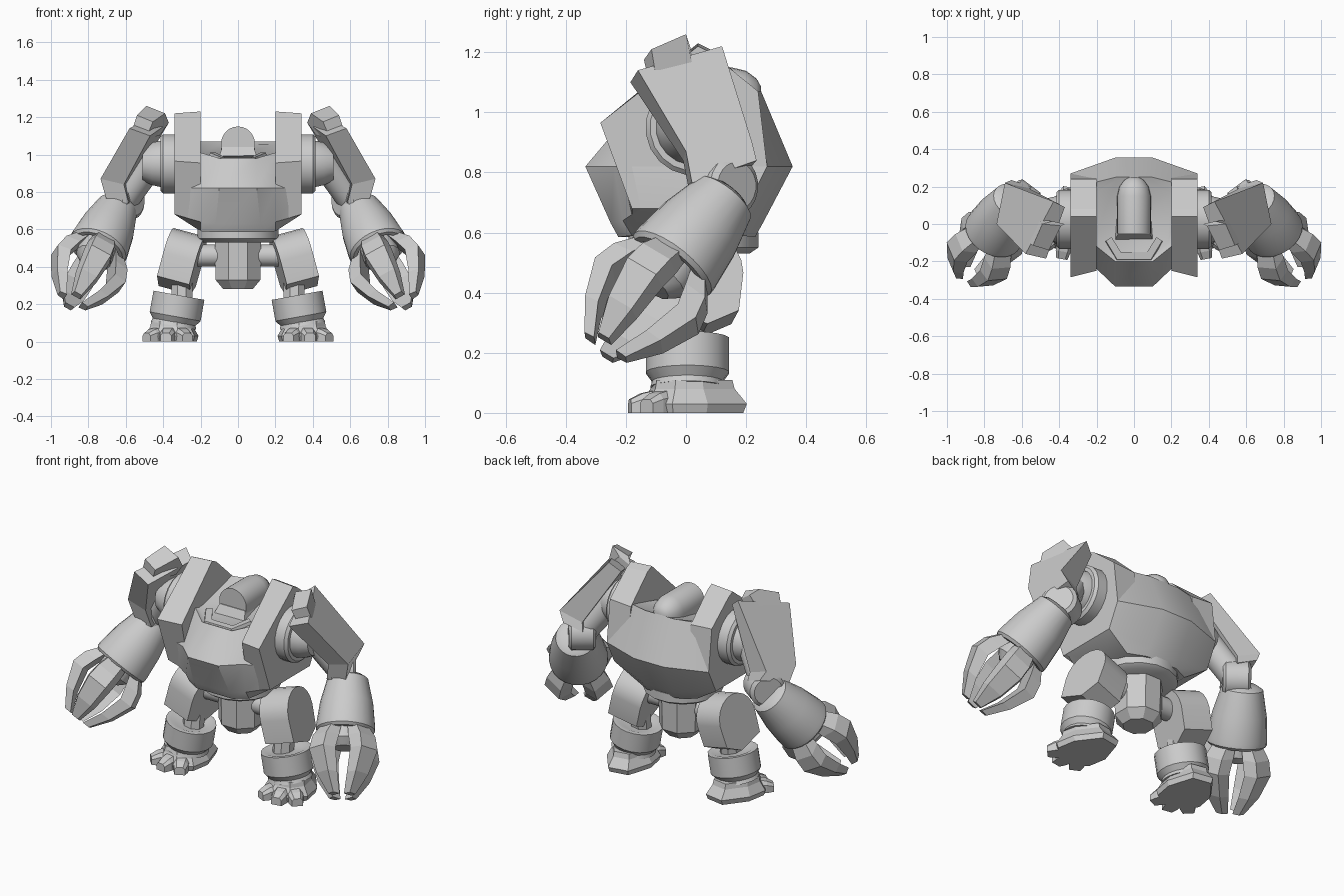
import bpy, bmesh, math
from mathutils import Vector, Matrix

if "Cube" in bpy.data.objects:
    bpy.data.objects.remove(bpy.data.objects["Cube"])

GREY = (0.6, 0.6, 0.6, 1)
metal = bpy.data.materials.new("plain_grey")
metal.use_nodes = True
metal.diffuse_color = GREY
for node in metal.node_tree.nodes:
    if node.type == 'BSDF_PRINCIPLED':
        node.inputs["Base Color"].default_value = GREY


def loft(name, rings, mirror=False, sharp=0):
    """Skin equal-length point rings and cap both ends; edges under the sharp angle are smooth."""
    bm = bmesh.new()
    rows = [[bm.verts.new(p) for p in ring] for ring in rings]
    n = len(rows[0])
    for a, b in zip(rows, rows[1:]):
        for i in range(n):
            j = (i + 1) % n
            bm.faces.new((a[i], a[j], b[j], b[i]))
    bm.faces.new(rows[0])
    bm.faces.new(rows[-1])
    bmesh.ops.recalc_face_normals(bm, faces=bm.faces)
    if sharp:
        for f in bm.faces:
            f.smooth = True
        for e in bm.edges:
            e.smooth = e.calc_face_angle(0) < math.radians(sharp)
    mesh = bpy.data.meshes.new(name)
    bm.to_mesh(mesh)
    bm.free()
    mesh.materials.append(metal)
    obj = bpy.data.objects.new(name, mesh)
    bpy.context.scene.collection.objects.link(obj)
    if mirror:
        obj.modifiers.new("Mirror", 'MIRROR')
    return obj


def lathe(name, origin, axis, profile, n=20, mirror=True, sharp=35):
    """Turn (distance, radius) pairs about an axis."""
    q = Vector(axis).to_track_quat('Z', 'Y')
    o = Vector(origin)
    rings = [[o + q @ Vector((r * math.cos(t), r * math.sin(t), d))
              for t in (math.tau * (i + 0.5) / n for i in range(n))]
             for d, r in profile]
    return loft(name, rings, mirror, sharp)


def both(half):
    """Complete a half outline across x = 0."""
    return half + [(-x, y, z) for x, y, z in reversed(half)]


# Torso: faceted hull with a sloping deck
loft("torso", [
    both([(.12, -.225, .585), (.2, -.18, .59), (.2, 0, .59), (.2, .18, .59), (.1, .23, .585)]),
    both([(.12, -.25, .63), (.2, -.21, .64), (.34, -.15, .68), (.34, .2, .68), (.1, .255, .63)]),
    both([(.1, -.335, .82), (.2, -.24, .82), (.34, -.18, .82), (.34, .27, .82), (.1, .355, .82)]),
    both([(.1, -.2, .98), (.2, -.12, 1.01), (.29, -.05, 1.03), (.3, .2, 1.07), (.1, .25, 1.07)]),
    both([(.09, -.175, .97), (.18, -.1, .99), (.2, -.04, 1.0), (.2, .17, 1.055), (.09, .235, 1.06)]),
], sharp=35)

# Tall plates beside the cockpit
side = [(-.285, .965), (.04, 1.22), (.08, 1.2), (.24, 1.07), (.27, .82), (.2, .68), (-.18, .68)]
loft("torso_side_plate", [
    [(.34, y, z) for y, z in side],
    [(.2, max(y, -.25), z + (.01 if z > 1.1 else -.01 if z > .7 else -.04)) for y, z in side],
], mirror=True)

# Cockpit: canopy, skirt and lip
canopy = []
for y, r in ((-.05, .09), (.15, .09), (.2, .078), (.235, .052), (.25, .025)):
    arc = [(r * math.cos(math.pi * i / 12), y, 1.06 + r * math.sin(math.pi * i / 12)) for i in range(13)]
    canopy.append([(r, y, .99)] + arc + [(-r, y, .99)])
loft("canopy", canopy, sharp=35)
loft("canopy_skirt", [both([(.11, -.1, .96), (.11, .1, .96)]), both([(.085, -.055, 1.04), (.085, .1, 1.04)])])
loft("cockpit_lip", [
    both([(.1, -.2, .94), (.16, -.1, .94), (.13, -.08, .94), (.07, -.15, .94)]),
    both([(.09, -.19, .985), (.15, -.09, 1.01), (.12, -.07, 1.01), (.07, -.15, .985)]),
])

# Waist, pelvis and hip axle
lathe("waist_ring", (0, .025, .53), (0, 0, 1), [(0, .19), (.02, .22), (.07, .22)], 16, False)
lathe("pelvis", (0, .035, .28), (0, 0, 1), [(0, .085), (.05, .13), (.28, .135)], 8, False, 0)
lathe("hip_axle", (-.25, .03, .46), (1, 0, 0), [(0, .06), (.5, .06)], 16, False)

# Shoulder joint and upper arm
lathe("shoulder_joint", (0, .025, .95), (1, 0, 0),
      [(.32, .16), (.4, .16), (.415, .145), (.415, .125), (.46, .115), (.51, .09)])
lathe("upper_arm", (.45, .04, .98), (.16, .08, -.22), [(0, .08), (.28, .08)], 12)

# Shoulder armour: bent slab with a raised tab
loft("shoulder_armour", [
    [(.43, .12, 1.22), (.58, -.16, 1.14), (.735, 0, .87), (.705, .02, .765), (.655, .235, .84), (.69, .22, .9)],
    [(.37, .09, 1.17), (.47, -.185, 1.1), (.61, -.01, .84), (.585, .01, .74), (.55, .2, .8), (.56, .19, .85)],
], mirror=True)
loft("armour_tab", [
    [(.435, .015, 1.215), (.49, 0, 1.26), (.54, -.115, 1.21), (.57, -.1, 1.12), (.51, .025, 1.14)],
    [(.37, .0, 1.17), (.39, -.01, 1.22), (.455, -.14, 1.175), (.49, -.12, 1.09), (.42, .01, 1.1)],
], mirror=True)

# Elbow and flared forearm
lathe("elbow", (.615, .13, .755), (.8, .6, 0), [(-.085, .08), (-.07, .1), (.05, .1), (.065, .08)])
wrist = Vector((.755, -.055, .485))
arm = Vector((.35, -.58, -.73)).normalized()
lathe("forearm", wrist, arm,
      [(-.33, .08), (-.31, .112), (-.17, .146), (-.04, .162), (-.015, .162),
       (0, .148), (0, .125), (-.04, .11)], 24)
lathe("palm", wrist, arm, [(-.05, .1), (.05, .1), (.09, .06)], 12)

# Four curled claws around the wrist axis
u = arm.cross(Vector((0, 0, -1))).normalized()
if u.x < 0:
    u = -u
v = u.cross(arm)
if v.z < 0:
    v = -v
for k in range(4):
    t = math.radians(45 + 90 * k)
    out = u * math.cos(t) + v * math.sin(t)
    wide = arm.cross(out)
    rings = []
    for d, outer, inner, w in ((-.03, .13, .08, .06), (.05, .187, .11, .075), (.13, .207, .135, .078),
                               (.26, .155, .1, .062), (.365, .085, .045, .028)):
        c = wrist + arm * d
        rings.append([c + out * outer + wide * w * .75, c + out * outer - wide * w * .75,
                      c + out * inner - wide * w, c + out * inner + wide * w])
    loft(f"claw_{k + 1}", rings, mirror=True)

# Thigh: round-topped block leaning outward
outline = [(.04 + .14 * math.cos(math.pi * i / 10), .45 + .14 * math.sin(math.pi * i / 10))
           for i in range(11)]
outline += [(-.1, .32), (.06, .27), (.165, .32)]
lean = Matrix.Translation((.3, 0, .45)) @ Matrix.Rotation(math.radians(-15), 4, 'Y') \
    @ Matrix.Rotation(math.radians(8), 4, 'Z') @ Matrix.Translation((0, 0, -.45))
loft("thigh", [[lean @ Vector((x, y, z)) for y, z in outline] for x in (-.09, .09)],
     mirror=True, sharp=35)

# Shin and boot
lathe("shin", (.3, 0, .2), (0, .1, 1), [(0, .06), (.18, .06)], 8, sharp=0)
lathe("boot", (.345, .005, .085), (-.18, 0, 1),
      [(0, .125), (.02, .118), (.05, .14), (.165, .14), (.165, .115), (.155, .09)], 20)

# Foot: low wedge with pointed heel and three toes
turn = Matrix.Translation((.353, 0, 0)) @ Matrix.Rotation(math.radians(10), 4, 'Z')
sole = [(-.06, -.14), (.06, -.14), (.135, -.07), (.135, .05), (.06, .195), (-.06, .195), (-.135, .05), (-.135, -.07)]
loft("foot", [[turn @ Vector((x * s, y * s, z)) for x, y in sole]
              for s, z in ((.94, 0), (1, .03), (.8, .08), (.76, .11))], mirror=True)
for k, angle in enumerate((-36, 0, 36)):
    m = turn @ Matrix.Rotation(math.radians(angle), 4, 'Z')
    rings = [[m @ Vector(p) for p in ((-w, y, 0), (w, y, 0), (w, y, h * .7), (w * .6, y, h), (-w * .6, y, h), (-w, y, h * .7))]
             for y, w, h in ((-.06, .045, .085), (-.15, .04, .065), (-.19, .03, .045))]
    loft(f"toe_{k + 1}", rings, mirror=True)
